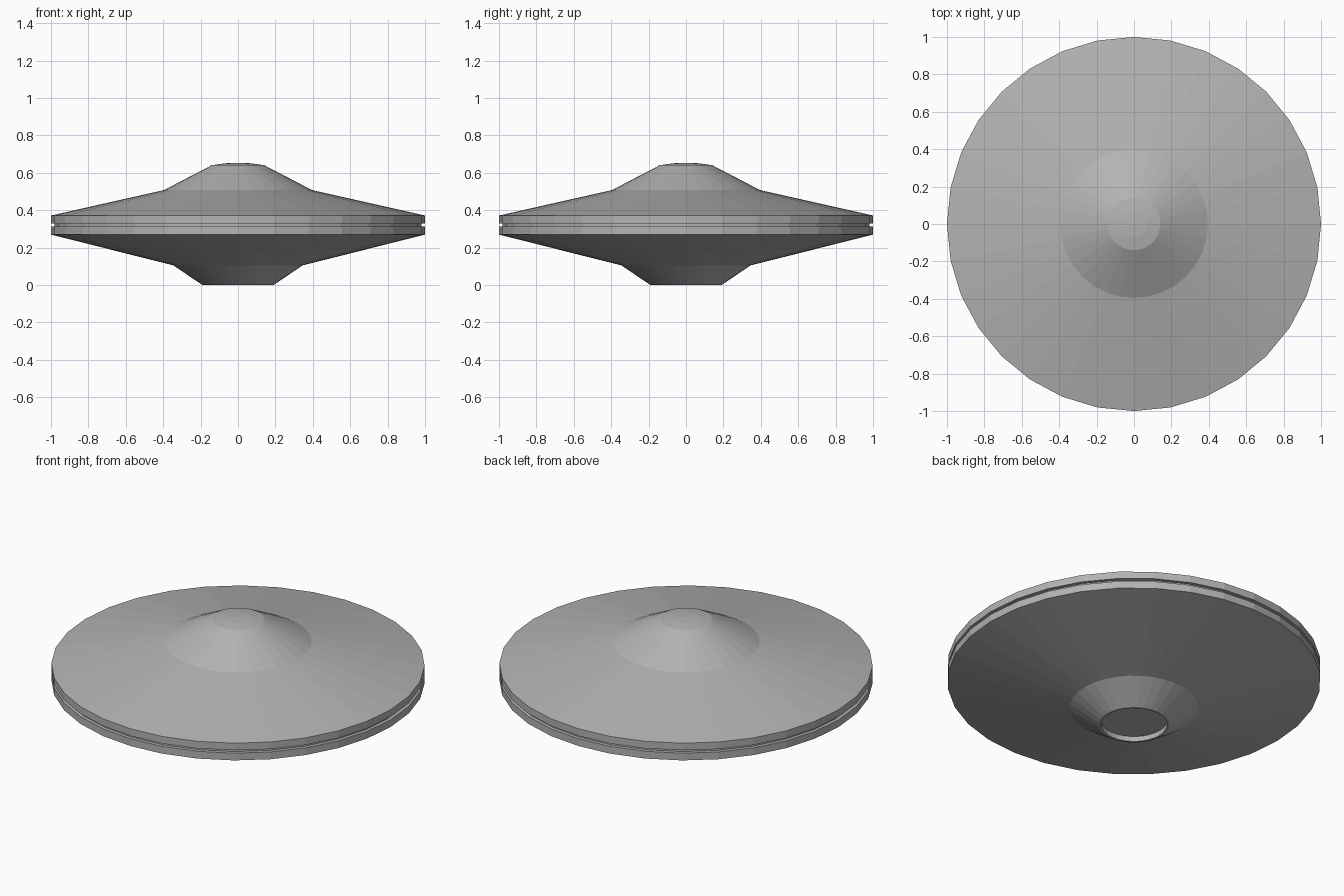
import bpy
import bmesh
from math import cos, sin, tau

SIDES = 32

if "Cube" in bpy.data.objects:
    bpy.data.objects.remove(bpy.data.objects["Cube"], do_unlink=True)

hull_grey = bpy.data.materials.new("hull_grey")
hull_grey.use_nodes = True
colour = (0.45, 0.45, 0.45, 1)
hull_grey.diffuse_color = colour
hull_grey.node_tree.nodes["Principled BSDF"].inputs["Base Color"].default_value = colour


def lathe(name, profile):
    """Turn (radius, height) points about z into a flat-faceted solid."""
    bm = bmesh.new()
    rings = []
    for r, z in profile:
        count = SIDES if r else 1
        rings.append([bm.verts.new((r * cos(tau * i / SIDES), r * sin(tau * i / SIDES), z))
                      for i in range(count)])
    for low, high in zip(rings, rings[1:]):
        for i in range(SIDES):
            j = (i + 1) % SIDES
            corners = [low[i % len(low)], low[j % len(low)],
                       high[j % len(high)], high[i % len(high)]]
            bm.faces.new(list(dict.fromkeys(corners)))
    bmesh.ops.recalc_face_normals(bm, faces=bm.faces)
    mesh = bpy.data.meshes.new(name)
    bm.to_mesh(mesh)
    bm.free()
    mesh.materials.append(hull_grey)
    obj = bpy.data.objects.new(name, mesh)
    bpy.context.collection.objects.link(obj)
    return obj


# Lower hull, with a shallow round recess in its foot
lathe("lower_hull", [(0, 0.03), (0.178, 0.03), (0.178, 0), (0.19, 0),
                     (0.345, 0.105), (1, 0.27), (1, 0.313), (0.98, 0.313)])

# Recessed seam between the two halves
lathe("seam_band", [(0.98, 0.313), (0.98, 0.33)])

# Upper hull, rising to a raised cone and a shallow cap
lathe("upper_hull", [(0.98, 0.33), (1, 0.33), (1, 0.372), (0.395, 0.508), (0.14, 0.641)])
lathe("top_cap", [(0.14, 0.641), (0.07, 0.651), (0, 0.654)])
